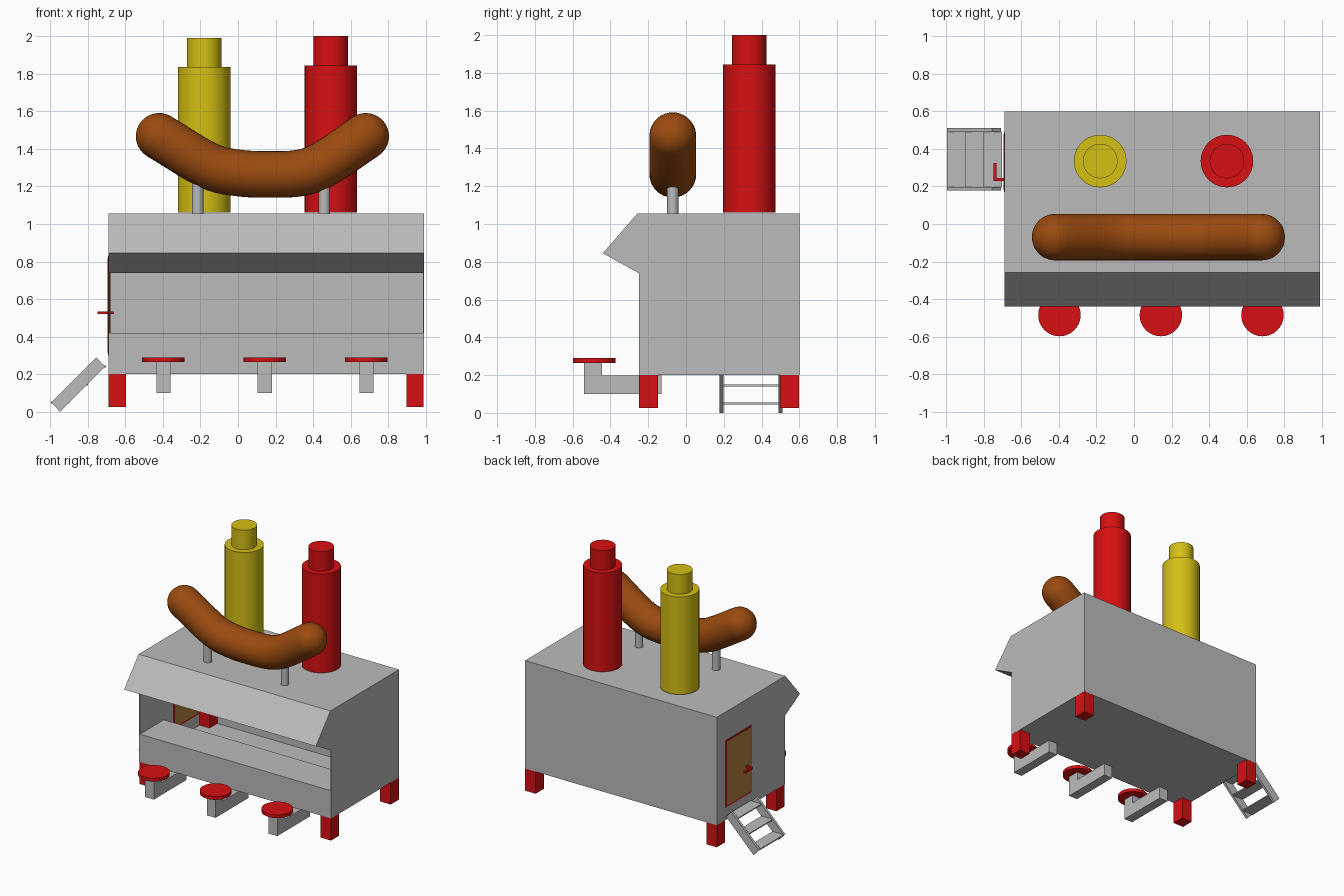
import bpy, bmesh, math
from mathutils import Vector

if "Cube" in bpy.data.objects:
    bpy.data.objects.remove(bpy.data.objects["Cube"])


def material(name, rgb):
    m = bpy.data.materials.new(name)
    m.diffuse_color = (*rgb, 1)
    m.use_nodes = True
    m.node_tree.nodes["Principled BSDF"].inputs["Base Color"].default_value = m.diffuse_color
    return m


GRAY = material("light gray", (0.5, 0.5, 0.5))
RED = material("red", (0.68, 0.005, 0.006))
YELLOW = material("yellow", (0.66, 0.52, 0.007))
BROWN = material("sausage brown", (0.33, 0.07, 0.005))
WOOD = material("door wood", (0.46, 0.22, 0.05))


def finish(name, bm, mat, smooth=False):
    bmesh.ops.recalc_face_normals(bm, faces=bm.faces)
    me = bpy.data.meshes.new(name)
    bm.to_mesh(me)
    bm.free()
    me.materials.append(mat)
    ob = bpy.data.objects.new(name, me)
    bpy.context.collection.objects.link(ob)
    if smooth:
        bpy.ops.object.select_all(action='DESELECT')
        ob.select_set(True)
        bpy.context.view_layer.objects.active = ob
        bpy.ops.object.shade_smooth_by_angle(angle=math.radians(35))
    return ob


def prism(name, pts, axis, a, b, mat):
    """Extrude a 2D profile from a to b along 'x' (pts are y,z) or 'y' (pts are x,z)."""
    bm = bmesh.new()
    put = (lambda p, t: (t, p[0], p[1])) if axis == 'x' else (lambda p, t: (p[0], t, p[1]))
    f = bm.faces.new([bm.verts.new(put(p, a)) for p in pts])
    ext = bmesh.ops.extrude_face_region(bm, geom=[f])['geom']
    step = Vector((b - a, 0, 0)) if axis == 'x' else Vector((0, b - a, 0))
    bmesh.ops.translate(bm, vec=step, verts=[v for v in ext if isinstance(v, bmesh.types.BMVert)])
    return finish(name, bm, mat)


def box(name, x, y, z, mat):
    return prism(name, [(x[0], z[0]), (x[1], z[0]), (x[1], z[1]), (x[0], z[1])], 'y', y[0], y[1], mat)


def lathe(name, x, y, profile, mat, n=40):
    """Stack of (radius, z) rings around a vertical axis, capped at both ends."""
    bm = bmesh.new()
    rings = [[bm.verts.new((x + r * math.cos(2 * math.pi * i / n),
                            y + r * math.sin(2 * math.pi * i / n), z)) for i in range(n)]
             for r, z in profile]
    for p, q in zip(rings, rings[1:]):
        for i in range(n):
            j = (i + 1) % n
            bm.faces.new((p[i], p[j], q[j], q[i]))
    bm.faces.new(rings[0])
    bm.faces.new(rings[-1])
    return finish(name, bm, mat, True)


# --- stand body: thin shell with an open serving window
X0, X1, Y0, Y1, Z0, Z1, T = -0.69, 0.99, -0.25, 0.6, 0.2, 1.055, 0.006
side = [(Y0, Z0), (Y1, Z0), (Y1, Z1), (Y0 - 0.008, Z1), (-0.44, 0.845), (Y0, 0.74)]
prism("left_wall", side, 'x', X0, X0 + T, GRAY)
prism("right_wall", side, 'x', X1 - T, X1, GRAY)
XI = (X0 + T, X1 - T)
box("floor", XI, (Y0, Y1), (Z0, Z0 + T), GRAY)
box("back_wall", XI, (Y1 - T, Y1), (Z0 + T, Z1 - T), GRAY)
box("roof", XI, (Y0 - 0.008, Y1), (Z1 - T, Z1), GRAY)
box("counter", XI, (Y0, 0.05), (Z0 + T, 0.42), GRAY)
prism("awning", [(Y0 - 0.008, Z1), (-0.44, 0.845), (Y0, 0.74), (Y0 + T, 0.745), (Y0 + T, Z1)],
      'x', XI[0], XI[1], GRAY)

# --- four legs, running up a little inside the body
for sx, x in (("left", X0 + 0.001), ("right", X1 - 0.093)):
    for sy, y in (("front", Y0 + 0.001), ("back", Y1 - 0.102)):
        box(f"{sy}_{sx}_leg", (x, x + 0.092), (y, y + 0.101), (0.025, 0.33), RED)

# --- door through the left wall, with an L-shaped handle
box("door_frame", (X0 - 0.003, X0 + 0.009), (0.17, 0.49), (0.30, 0.83), RED)
box("door_panel", (X0 - 0.005, X0 + 0.011), (0.182, 0.478), (0.312, 0.818), WOOD)
box("handle_stem", (-0.745, -0.66), (0.228, 0.244), (0.52, 0.535), RED)
box("handle_bar", (-0.748, -0.733), (0.228, 0.325), (0.52, 0.535), RED)

# --- stairs: two sloping stringers and three treads
stringer = [(-0.75, 0.288), (-0.702, 0.24), (-0.942, 0.0), (-0.99, 0.05)]
stringer = [(x - 0.005, z) for x, z in stringer]
for name, y in (("front_stringer", 0.178), ("back_stringer", 0.49)):
    prism(name, stringer, 'y', y, y + 0.02, GRAY)
for i in range(3):
    x, z = -0.995 + 0.097 * i, 0.045 + 0.096 * i
    box(f"stair_tread_{i + 1}", (x, x + 0.098), (0.195, 0.493), (z, z + 0.009), GRAY)

# --- three stools on L-shaped brackets
bracket = [(-0.54, 0.1), (-0.13, 0.1), (-0.13, 0.198), (-0.445, 0.198), (-0.445, 0.267), (-0.54, 0.267)]
for i, x in enumerate((-0.397, 0.143, 0.684)):
    prism(f"stool_bracket_{i + 1}", bracket, 'x', x - 0.038, x + 0.038, GRAY)
    lathe(f"stool_seat_{i + 1}", x, -0.485, [(0.113, 0.264), (0.113, 0.29)], RED)

# --- sauce bottles on the roof
for name, x, zs, zt, mat in (("mustard_bottle", -0.18, 1.835, 1.99, YELLOW),
                             ("ketchup_bottle", 0.495, 1.845, 2.0, RED)):
    lathe(name, x, 0.335, [(0.14, 1.062), (0.14, zs), (0.092, zs), (0.092, zt)], mat)

# --- posts holding the sausage
for name, x in (("left_post", -0.215), ("right_post", 0.46)):
    lathe(name, x, -0.07, [(0.03, Z1 - 0.003), (0.03, 1.24)], GRAY, 24)

# --- sausage: round section swept along a smile-shaped path with domed ends
R, N = 0.124, 32
ctrl = [Vector((x, 0, z)) for x, z in
        ((-0.42, 1.467), (-0.16, 1.312), (0.0, 1.272), (0.17, 1.264), (0.33, 1.272), (0.46, 1.32), (0.68, 1.467))]
ext = [2 * ctrl[0] - ctrl[1]] + ctrl + [2 * ctrl[-1] - ctrl[-2]]
path = []
for k in range(1, len(ext) - 2):
    a, b, c, d = ext[k - 1:k + 3]
    for s in range(5):
        t = s / 5
        path.append(0.5 * (2 * b + (c - a) * t + (2 * a - 5 * b + 4 * c - d) * t * t
                           + (3 * b - a - 3 * c + d) * t ** 3))
path.append(ctrl[-1])
t0, t1 = (path[0] - path[1]).normalized(), (path[-1] - path[-2]).normalized()
dome = [math.radians(a) for a in range(12, 85, 12)]
stations = [(path[0] + t0 * R * math.sin(a), R * math.cos(a), -t0) for a in reversed(dome)]
for i, p in enumerate(path):
    tan = (path[min(i + 1, len(path) - 1)] - path[max(i - 1, 0)]).normalized()
    stations.append((p, R, tan))
stations += [(path[-1] + t1 * R * math.sin(a), R * math.cos(a), t1) for a in dome]
bm = bmesh.new()
rings = []
for p, r, tan in stations:
    up = Vector((-tan.z, 0, tan.x))
    rings.append([bm.verts.new(p + Vector((0, -0.07, 0)) + r * (
        math.cos(2 * math.pi * i / N) * up + math.sin(2 * math.pi * i / N) * Vector((0, 1, 0))))
        for i in range(N)])
for p, q in zip(rings, rings[1:]):
    for i in range(N):
        j = (i + 1) % N
        bm.faces.new((p[i], p[j], q[j], q[i]))
for ring, tip in ((rings[0], path[0] + t0 * R), (rings[-1], path[-1] + t1 * R)):
    v = bm.verts.new(tip + Vector((0, -0.07, 0)))
    for i in range(N):
        bm.faces.new((ring[i], ring[(i + 1) % N], v))
finish("sausage", bm, BROWN, True)
